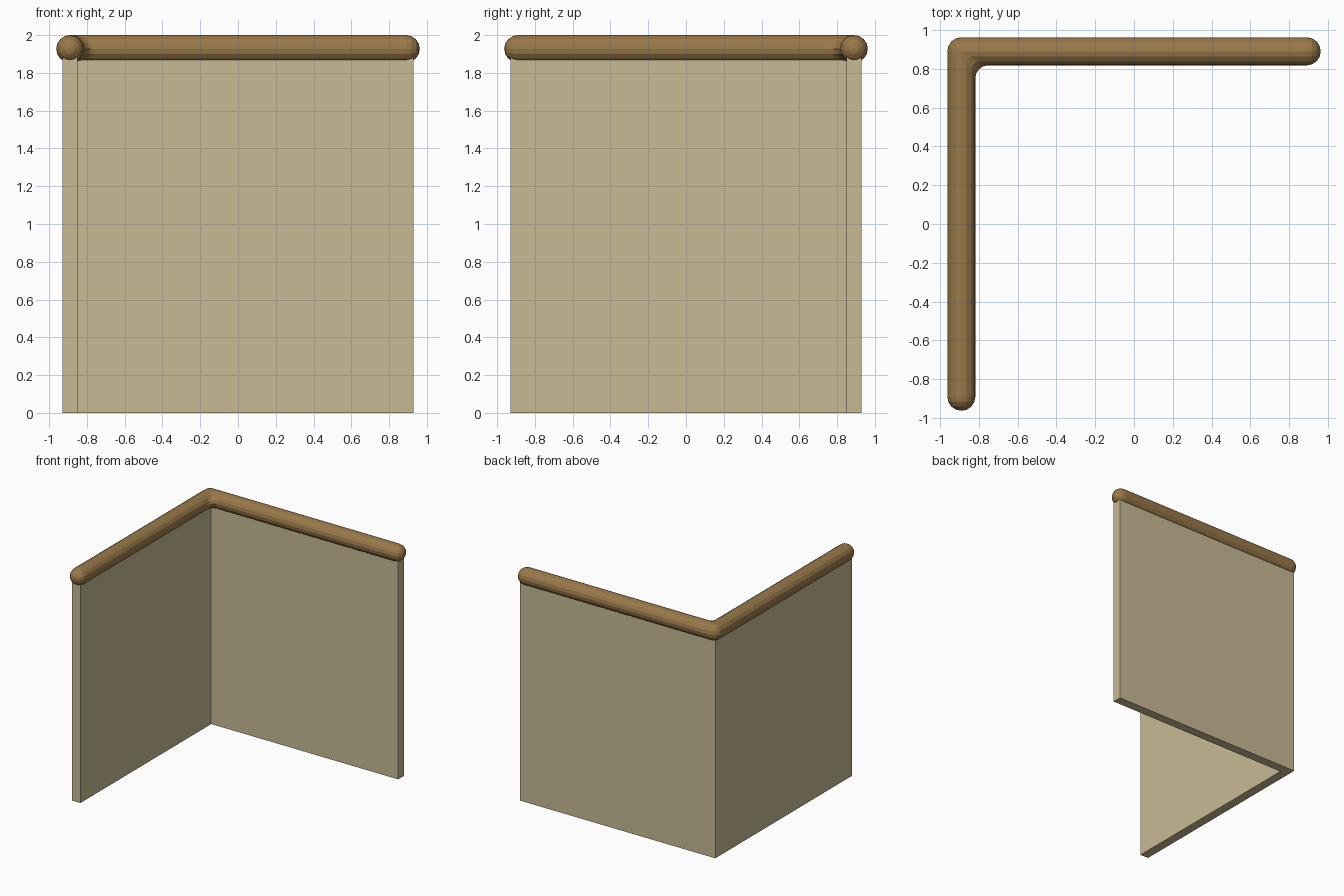
import bpy, bmesh
from math import sin, cos, pi

if "Cube" in bpy.data.objects:
    bpy.data.objects.remove(bpy.data.objects["Cube"])

C = 0.89       # centre line of both walls
R = 0.0725     # rail radius
H = 2.0 - R    # rail centre height
T = 0.04       # half wall thickness
SIDES = 16


def material(name, rgb):
    m = bpy.data.materials.new(name)
    m.diffuse_color = (*rgb, 1)
    m.use_nodes = True
    m.node_tree.nodes["Principled BSDF"].inputs["Base Color"].default_value = m.diffuse_color
    return m


def add_object(name, bm, mat):
    bmesh.ops.recalc_face_normals(bm, faces=bm.faces)
    me = bpy.data.meshes.new(name)
    bm.to_mesh(me)
    bm.free()
    me.materials.append(mat)
    ob = bpy.data.objects.new(name, me)
    bpy.context.collection.objects.link(ob)
    return ob


# L-shaped wall, extruded from its plan
bm = bmesh.new()
E, I = C + T, C - T
plan = [(-E, -E), (-I, -E), (-I, I), (E, I), (E, E), (-E, E)]
base = bm.faces.new([bm.verts.new((x, y, 0)) for x, y in plan])
ext = bmesh.ops.extrude_face_region(bm, geom=[base])
top = [g for g in ext["geom"] if isinstance(g, bmesh.types.BMVert)]
bmesh.ops.translate(bm, verts=top, vec=(0, 0, H))
add_object("corner_wall", bm, material("wall_tan", (0.58, 0.49, 0.30)))

# Rail: rings swept along the L; u runs right and v runs forward from the corner
section = [(R * cos(2 * pi * i / SIDES), R * sin(2 * pi * i / SIDES)) for i in range(SIDES)]
cap = [k * pi / 8 for k in range(4)]


def elbow(d, phi):
    # outer side turns round the corner, inner side follows a small fillet
    if d < 0:
        return d * cos(phi), d * sin(phi)
    f = 0.9 * d
    return d + f - f * cos(phi), d + f - f * sin(phi)


rings = []
for a in reversed(cap):
    rings.append([(d * cos(a), 2 * C + R * sin(a), z * cos(a)) for d, z in section])
for k in range(5):
    rings.append([(*elbow(d, k * pi / 8), z) for d, z in section])
for a in cap:
    rings.append([(2 * C + R * sin(a), d * cos(a), z * cos(a)) for d, z in section])

bm = bmesh.new()


def vert(u, v, z):
    return bm.verts.new((u - C, C - v, H + z))


loops = [[vert(*p) for p in ring] for ring in rings]
for a, b in zip(loops, loops[1:]):
    for i in range(SIDES):
        j = (i + 1) % SIDES
        bm.faces.new((a[i], a[j], b[j], b[i]))

# Rounded rail tips
for loop, tip in ((loops[0], vert(0, 2 * C + R, 0)), (loops[-1], vert(2 * C + R, 0, 0))):
    for i in range(SIDES):
        bm.faces.new((loop[i], loop[(i + 1) % SIDES], tip))
bmesh.ops.remove_doubles(bm, verts=bm.verts, dist=1e-5)
add_object("top_rail", bm, material("rail_wood", (0.32, 0.19, 0.07)))
